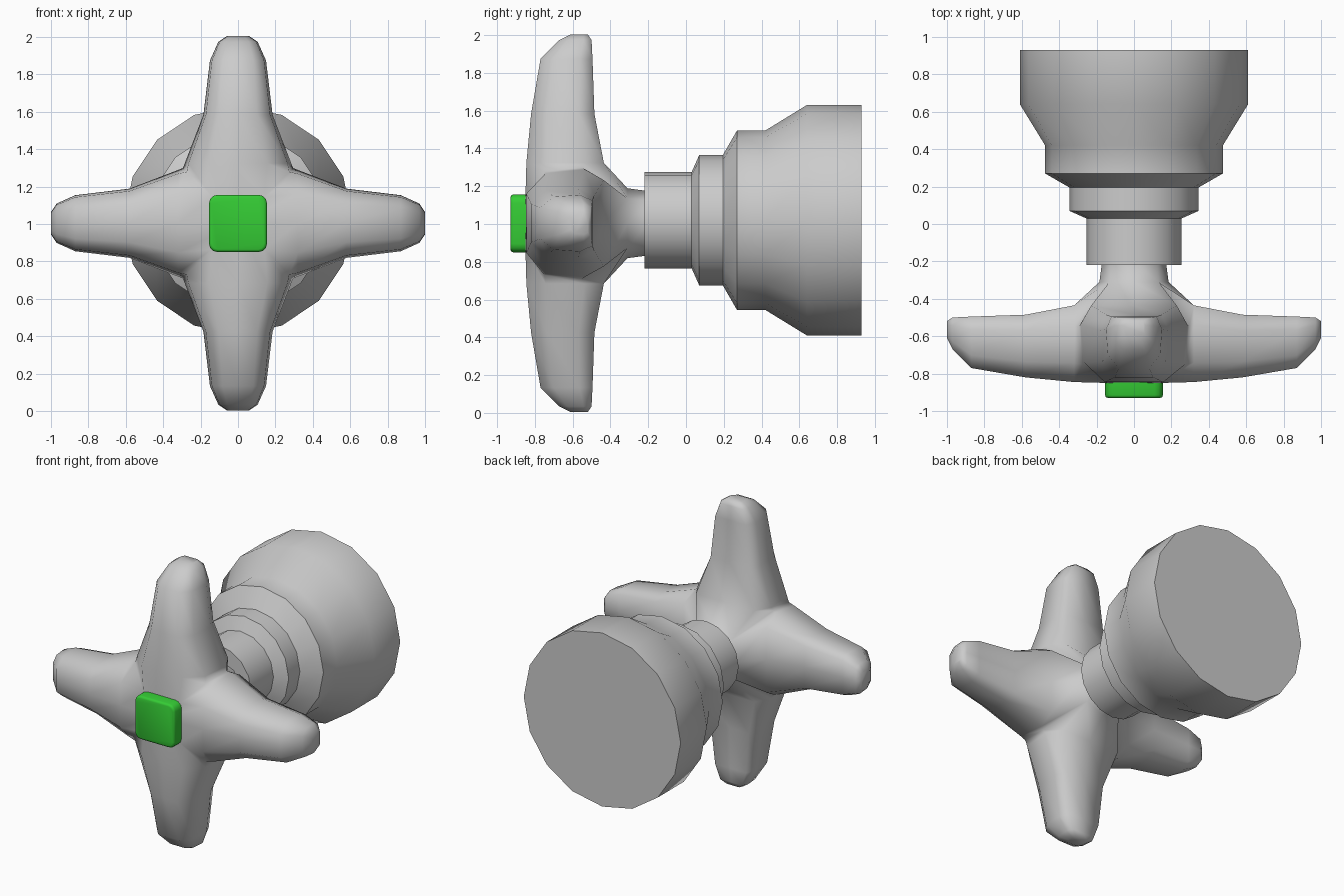
import bpy, bmesh, math
from mathutils import Matrix, Vector

cube = bpy.data.objects.get("Cube")
if cube:
    bpy.data.objects.remove(cube, do_unlink=True)


def material(name, color):
    mat = bpy.data.materials.new(name)
    mat.use_nodes = True
    mat.diffuse_color = color
    mat.node_tree.nodes["Principled BSDF"].inputs["Base Color"].default_value = color
    return mat


def finish(bm, name, mat, angle, center_z):
    bmesh.ops.recalc_face_normals(bm, faces=bm.faces)
    mesh = bpy.data.meshes.new(name)
    bm.to_mesh(mesh)
    bm.free()
    obj = bpy.data.objects.new(name, mesh)
    bpy.context.collection.objects.link(obj)
    obj.location.z = center_z
    mesh.materials.append(mat)
    bpy.ops.object.select_all(action='DESELECT')
    obj.select_set(True)
    bpy.context.view_layer.objects.active = obj
    bpy.ops.object.shade_smooth_by_angle(angle=math.radians(angle))
    return obj


grey = material("light grey", (0.6, 0.6, 0.6, 1))
green = material("green", (0.035, 0.6, 0.035, 1))

# Stepped wall base, turned around the y axis
SIDES = 16
profile = [(-0.22, 0.255), (0.03, 0.255), (0.07, 0.345), (0.195, 0.345),
           (0.27, 0.475), (0.42, 0.475), (0.64, 0.61), (0.93, 0.61)]
bm = bmesh.new()
rings = []
for y, r in profile:
    angles = [math.tau * i / SIDES for i in range(SIDES)]
    rings.append([bm.verts.new((r * math.cos(a), y, r * math.sin(a))) for a in angles])
for lower, upper in zip(rings, rings[1:]):
    for i in range(SIDES):
        j = (i + 1) % SIDES
        bm.faces.new((lower[i], lower[j], upper[j], upper[i]))
bm.faces.new(rings[0])
bm.faces.new(rings[-1])
finish(bm, "stepped_base", grey, 50, 1.02)

# Cross handle: cross-section as (width, depth) fractions, front to back
half = [(0, 0), (0.55, 0), (0.93, 0.25), (1, 0.75), (0.8, 1), (0, 1)]
section = half + [(-w, t) for w, t in half[-2:0:-1]]
# Arm rings: distance, half width, front y, back y
arm = [(0.32, 0.285, -0.845, -0.435), (0.58, 0.185, -0.82, -0.485),
       (0.87, 0.15, -0.77, -0.495), (0.97, 0.105, -0.67, -0.5),
       (1.0, 0.06, -0.61, -0.52)]


def mitre_point(w, t):
    """Inner ring, on the diagonals shared with the neighbouring arms."""
    if t == 0:
        x = 0.14 * w / 0.55
        return Vector((abs(x), -0.85, x))
    if t == 1:
        side = 0.131 * ((w > 0) - (w < 0))
        return Vector((0.131 if w else 0.185, -0.31, side))
    x = 0.295 * w
    return Vector((abs(x), -0.85 + 0.4 * t, x))


bm = bmesh.new()
for k in range(4):
    turn = Matrix.Rotation(k * math.pi / 2, 4, 'Y')
    rings = [[bm.verts.new(turn @ mitre_point(w, t)) for w, t in section]]
    for d, hw, front, back in arm:
        rings.append([bm.verts.new(turn @ Vector((d, front + t * (back - front), w * hw)))
                      for w, t in section])
    n = len(section)
    for inner, outer in zip(rings, rings[1:]):
        for i in range(n):
            j = (i + 1) % n
            bm.faces.new((inner[i], inner[j], outer[j], outer[i]))
    bm.faces.new(rings[-1])
bmesh.ops.remove_doubles(bm, verts=bm.verts, dist=0.001)

# Stem drawn out of the open back into the base
rim = [e for e in bm.edges if e.is_boundary]
result = bmesh.ops.extrude_edge_only(bm, edges=rim)
for v in [g for g in result["geom"] if isinstance(g, bmesh.types.BMVert)]:
    v.co = Vector((v.co.x * 0.92, -0.2, v.co.z * 0.92))
bmesh.ops.holes_fill(bm, edges=[e for e in bm.edges if e.is_boundary], sides=0)
finish(bm, "cross_handle", grey, 75, 1.004)

# Rounded square button on the hub
bm = bmesh.new()
bmesh.ops.create_cube(bm, size=1)
for v in bm.verts:
    v.co = Vector((v.co.x * 0.31, -0.88 + v.co.y * 0.1, v.co.z * 0.306))
corners = [e for e in bm.edges if abs(e.verts[0].co.y - e.verts[1].co.y) > 0.05]
bmesh.ops.bevel(bm, geom=corners, offset=0.045, segments=3, profile=0.5, affect='EDGES')
front_rim = [e for e in bm.edges if all(v.co.y < -0.92 for v in e.verts)]
bmesh.ops.bevel(bm, geom=front_rim, offset=0.015, segments=2, profile=0.5, affect='EDGES')
finish(bm, "green_button", green, 60, 1.003)
